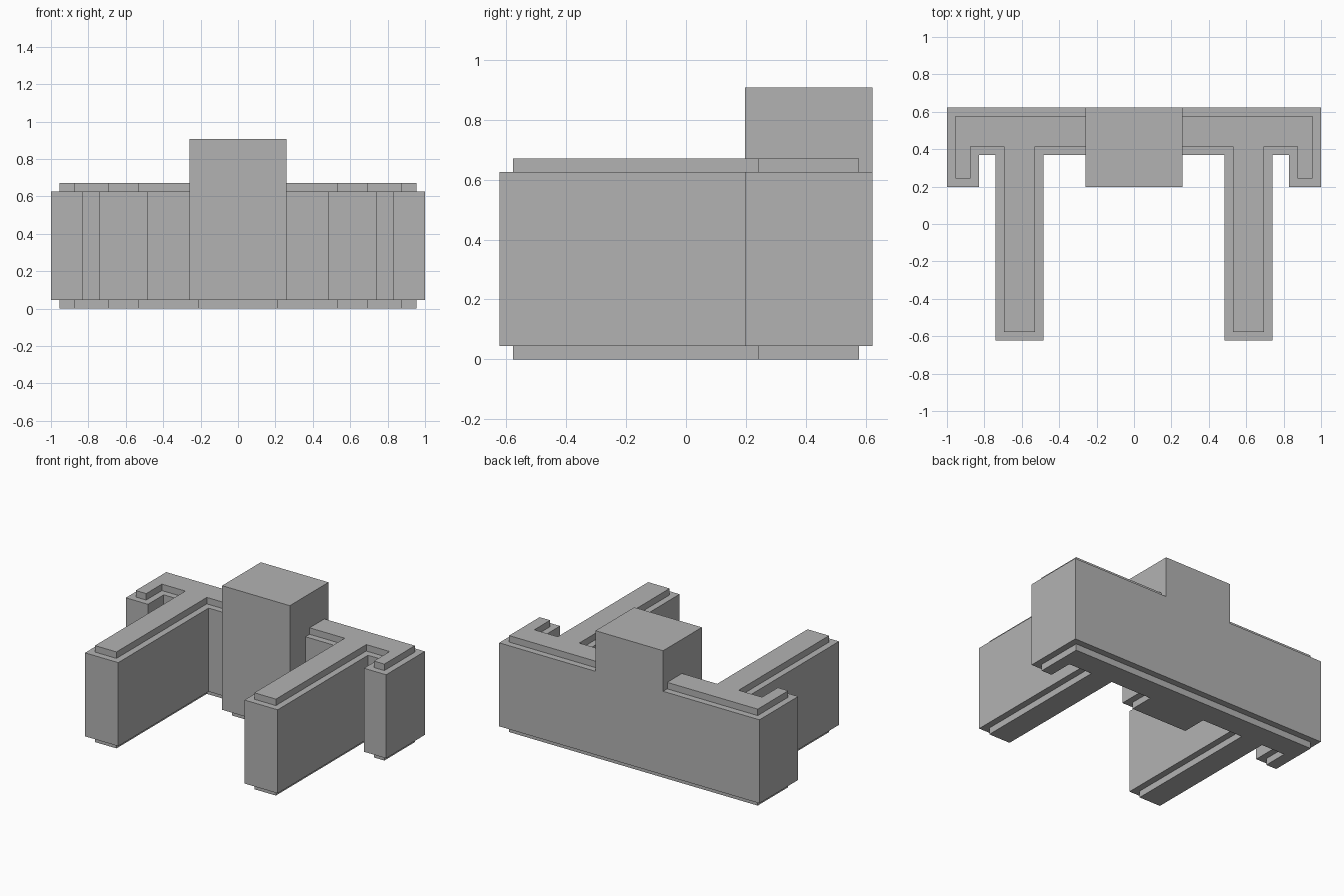
import bpy
import bmesh
from mathutils import Vector

cube = bpy.data.objects.get("Cube")
if cube:
    bpy.data.objects.remove(cube, do_unlink=True)

# Single stone grey colour
stone = bpy.data.materials.new("stone_grey")
stone.use_nodes = True
GREY = (0.45, 0.45, 0.45, 1)
stone.diffuse_color = GREY
stone.node_tree.nodes["Principled BSDF"].inputs["Base Color"].default_value = GREY


def inset(points, d):
    """Move every edge of a right-angled counter-clockwise outline inward by d."""
    result = []
    for i, p in enumerate(points):
        into = (p - points[i - 1]).normalized()
        out = (points[(i + 1) % len(points)] - p).normalized()
        result.append(p + d * (Vector((-into.y, into.x)) + Vector((-out.y, out.x))))
    return result


def slab(name, points, z0, z1):
    """Extrude an outline from z0 up to z1."""
    bm = bmesh.new()
    base = bm.faces.new([bm.verts.new((p.x, p.y, z0)) for p in points])
    top = bmesh.ops.extrude_face_region(bm, geom=[base], use_keep_orig=True)["geom"]
    verts = [v for v in top if isinstance(v, bmesh.types.BMVert)]
    bmesh.ops.translate(bm, verts=verts, vec=(0, 0, z1 - z0))
    bmesh.ops.recalc_face_normals(bm, faces=bm.faces)
    mesh = bpy.data.meshes.new(name)
    bm.to_mesh(mesh)
    bm.free()
    mesh.materials.append(stone)
    obj = bpy.data.objects.new(name, mesh)
    bpy.context.collection.objects.link(obj)
    return obj


# Plan levels, front to back
FRONT, MID, INNER, BACK = -0.622, 0.197, 0.37, 0.622
TOWER = 0.26
LIP = 0.045

# Left half of the plan: central tower, long wing, short corner return
half = [Vector(p) for p in (
    (TOWER, MID), (TOWER, INNER), (0.485, INNER), (0.485, FRONT),
    (0.74, FRONT), (0.74, INNER), (0.83, INNER), (0.83, MID),
    (1, MID), (1, BACK))]
plan = half + [Vector((-p.x, p.y)) for p in reversed(half)]
tower_plan = [Vector(p) for p in (
    (-TOWER, MID), (TOWER, MID), (TOWER, BACK), (-TOWER, BACK))]

# Recessed plinth, main walls, recessed roof step and raised tower
slab("plinth", inset(plan, LIP), 0, LIP)
slab("walls", plan, LIP, 0.625)
slab("roof_step", inset(plan, LIP), 0.625, 0.67)
slab("tower_top", tower_plan, 0.625, 0.907)
